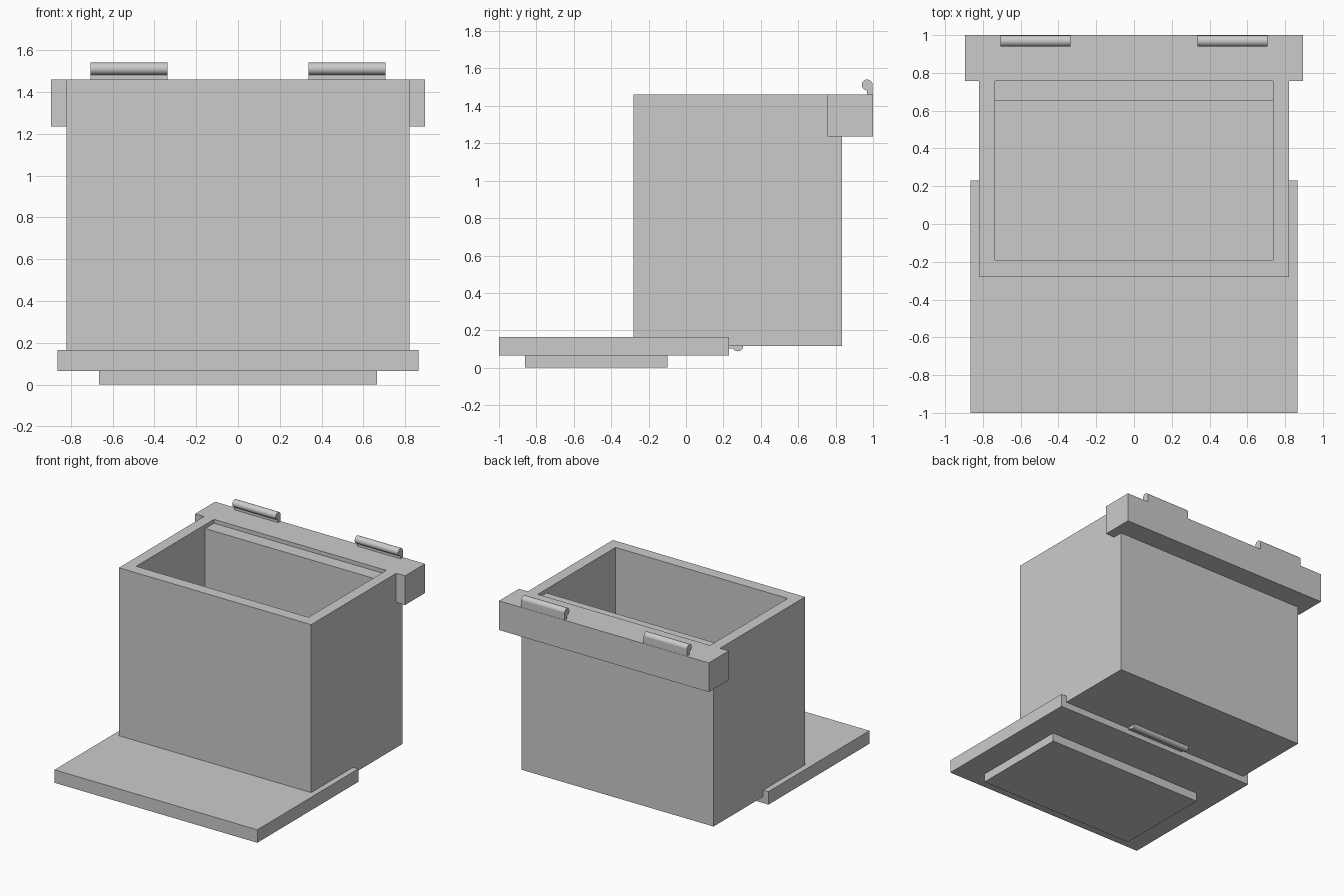
import bpy, bmesh, math

if "Cube" in bpy.data.objects:
    bpy.data.objects.remove(bpy.data.objects["Cube"])

grey = bpy.data.materials.new("plain_grey")
grey.diffuse_color = (0.6, 0.6, 0.6, 1)
grey.use_nodes = True
grey.node_tree.nodes["Principled BSDF"].inputs["Base Color"].default_value = grey.diffuse_color


def finish(name, bm):
    bmesh.ops.recalc_face_normals(bm, faces=bm.faces)
    mesh = bpy.data.meshes.new(name)
    bm.to_mesh(mesh)
    bm.free()
    mesh.materials.append(grey)
    obj = bpy.data.objects.new(name, mesh)
    bpy.context.collection.objects.link(obj)
    return obj


def loft(name, rings):
    """Skin a stack of rectangles (x0, x1, y0, y1, z), capped at both ends."""
    bm = bmesh.new()
    loops = [[bm.verts.new(p) for p in ((x0, y0, z), (x1, y0, z), (x1, y1, z), (x0, y1, z))]
             for x0, x1, y0, y1, z in rings]
    for a, b in zip(loops, loops[1:]):
        for i in range(4):
            j = (i + 1) % 4
            bm.faces.new((a[i], a[j], b[j], b[i]))
    bm.faces.new(loops[0])
    bm.faces.new(loops[-1])
    return finish(name, bm)


def block(name, x0, x1, y0, y1, z0, z1):
    return loft(name, [(x0, x1, y0, y1, z0), (x0, x1, y0, y1, z1)])


def extrude(name, points, offset):
    """Extrude a closed profile along an offset vector."""
    bm = bmesh.new()
    face = bm.faces.new([bm.verts.new(p) for p in points])
    top = bmesh.ops.extrude_face_region(bm, geom=[face], use_keep_orig=True)
    verts = [v for v in top["geom"] if isinstance(v, bmesh.types.BMVert)]
    bmesh.ops.translate(bm, verts=verts, vec=offset)
    return finish(name, bm)


def pin(name, x0, x1, y, z, r=0.029, n=32):
    """Round hinge pin lying along x."""
    ring = [(x0, y + r * math.cos(2 * math.pi * i / n), z + r * math.sin(2 * math.pi * i / n))
            for i in range(n)]
    obj = extrude(name, ring, (x1 - x0, 0, 0))
    bpy.context.view_layer.objects.active = obj
    obj.select_set(True)
    bpy.ops.object.shade_smooth_by_angle(angle=math.radians(40))
    obj.select_set(False)


# Open box: outer walls, rim, cavity and floor
W, IN, TOP = 0.82, 0.735, 1.46
Y0, Y1, IY0, IY1 = -0.28, 0.835, -0.19, 0.757
loft("box_shell", [(-W, W, Y0, Y1, 0.115), (-W, W, Y0, Y1, TOP),
                   (-IN, IN, IY0, IY1, TOP), (-IN, IN, IY0, IY1, 0.2)])
block("inner_back_ledge", -IN, IN, 0.65, IY1, 0.2, 1.43)

# Hinge collar wrapped round the back of the box
C, CZ = 0.895, 1.235
outline = [(-C, 0.757), (-W, 0.757), (-W, Y1), (W, Y1), (W, 0.757), (C, 0.757), (C, 1), (-C, 1)]
extrude("hinge_collar", [(x, y, CZ) for x, y in outline], (0, 0, TOP - CZ))

# Paired hinge pins on the collar
for side, x0, x1 in (("left", -0.707, -0.337), ("right", 0.337, 0.707)):
    pin(side + "_hinge_pin", x0, x1, 0.969, 1.512)
    block(side + "_hinge_neck", x0, x1, 0.969, 0.998, TOP, 1.512)

# Lid lying under the box, with its raised plug and single hinge
block("lid_plate", -0.865, 0.865, -1, 0.23, 0.065, 0.165)
block("lid_plug", -0.665, 0.665, -0.86, -0.10, 0, 0.065)
pin("lid_hinge_pin", -0.25, 0.25, 0.277, 0.117)
block("lid_hinge_neck", -0.25, 0.25, 0.23, 0.277, 0.103, 0.13)
